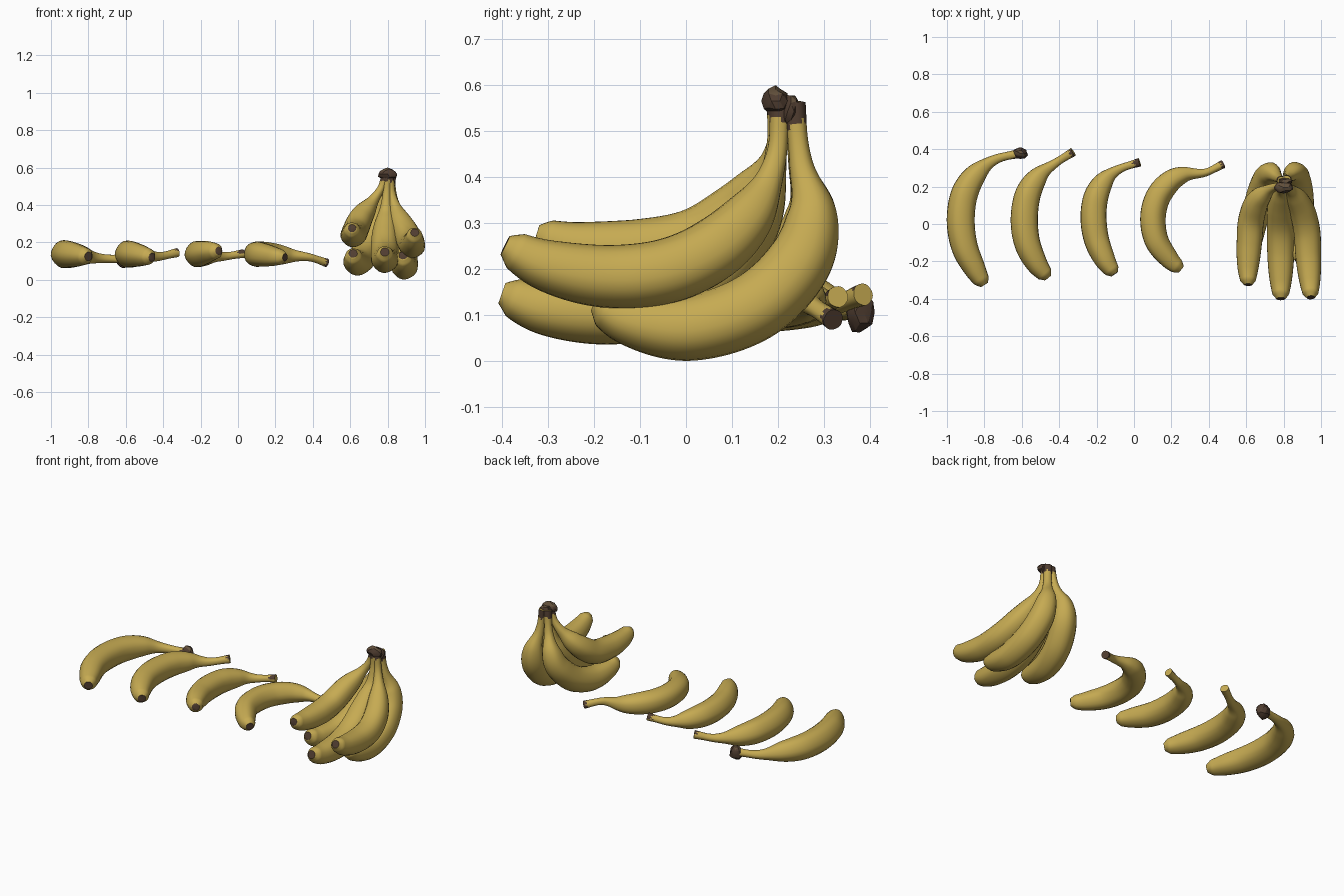
import bpy, bmesh, math, random
from mathutils import Vector

random.seed(4)
old = bpy.data.objects.get("Cube")
if old:
    bpy.data.objects.remove(old)


def material(name, colour):
    m = bpy.data.materials.new(name)
    m.use_nodes = True
    m.diffuse_color = (*colour, 1)
    m.node_tree.nodes["Principled BSDF"].inputs["Base Color"].default_value = (*colour, 1)
    return m


yellow = material("ripe yellow", (0.565, 0.405, 0.085))
brown = material("dry brown", (0.08, 0.047, 0.03))
faded = material("faded brown", (0.125, 0.082, 0.045))

SIDES, RINGS = 20, 80
# Radius at equal steps from blossom tip to stem end
RADII = [.038, .057, .068, .073, .075, .074, .070, .057, .032, .022, .025]


def spline(keys, u):
    """Smooth curve through evenly weighted keys, u from 0 to 1."""
    f = u * (len(keys) - 1)
    i = min(int(f), len(keys) - 2)
    s = f - i
    b, c = keys[i], keys[i + 1]
    a = keys[i - 1] if i else b * 2 - c
    d = keys[i + 2] if i + 2 < len(keys) else c * 2 - b
    return b + (c - a) * (s / 2) + (a * 2 - b * 5 + c * 4 - d) * (s * s / 2) \
        + (b * 3 - a - c * 3 + d) * (s ** 3 / 2)


def finish(bm, name, angle):
    me = bpy.data.meshes.new(name)
    bmesh.ops.recalc_face_normals(bm, faces=bm.faces)
    bm.to_mesh(me)
    bm.free()
    for m in (yellow, brown, faded):
        me.materials.append(m)
    ob = bpy.data.objects.new(name, me)
    bpy.context.collection.objects.link(ob)
    me.shade_smooth()
    me.set_sharp_from_angle(angle=math.radians(angle))


def banana(name, points, size=1.0, dry_stem=0.96, dry_above=-1, cut_end=0):
    """Sweep a softly five-sided section along the path, tip first."""
    keys = [Vector(p) for p in points]
    path = [spline(keys, i / RINGS) for i in range(RINGS + 1)]
    along = [0.0]
    for p, q in zip(path, path[1:]):
        along.append(along[-1] + (q - p).length)
    along = [a / along[-1] for a in along]
    bm = bmesh.new()
    rings, normal, last = [], None, None
    for i, (p, t) in enumerate(zip(path, along)):
        tangent = (path[min(i + 1, RINGS)] - path[max(i - 1, 0)]).normalized()
        if normal is None:
            normal = tangent.orthogonal().normalized()
        else:
            normal = last.rotation_difference(tangent) @ normal
        last = tangent
        side = tangent.cross(normal)
        # Blunt rounded tip
        blunt = math.sqrt(min(1, 0.38 + t / 0.05))
        ring = []
        for k in range(SIDES):
            a = math.tau * k / SIDES
            r = spline(RADII, t) * size * blunt * (1 + 0.02 * math.cos(5 * a))
            ring.append(bm.verts.new(p + (normal * math.cos(a) + side * math.sin(a)) * r))
        rings.append(ring)
    for i in range(RINGS):
        for k in range(SIDES):
            j = (k + 1) % SIDES
            f = bm.faces.new((rings[i][k], rings[i][j], rings[i + 1][j], rings[i + 1][k]))
            # Ragged dry skin at the stem
            dry = along[i] + random.uniform(0, 0.02) > dry_stem
            f.material_index = int(dry and f.calc_center_median().z - path[i].z > dry_above)
    bm.faces.new(rings[0]).material_index = 1
    bm.faces.new(rings[-1]).material_index = cut_end
    finish(bm, name, 50)


def dry_chunk(name, centre, scale):
    """Rough lump of dried stem, faded on top."""
    bm = bmesh.new()
    bmesh.ops.create_icosphere(bm, subdivisions=2, radius=1)
    for v in bm.verts:
        rough = random.uniform(0.88, 1.12)
        v.co = [c + x * s * rough for c, x, s in zip(centre, v.co, scale)]
    bm.normal_update()
    for f in bm.faces:
        f.material_index = 2 if f.normal.z > 0.6 else 1
    finish(bm, name, 25)


# Loose bananas, laid in a row
banana("loose_banana_1", [
    (-.80, -.325, .125), (-.85, -.24, .13), (-.905, -.12, .137), (-.925, .02, .137),
    (-.905, .16, .135), (-.84, .27, .13), (-.74, .345, .115), (-.6, .38, .11)])
dry_chunk("loose_stem_end", (-.61, .378, .106), (.042, .031, .046))
banana("loose_banana_2", [
    (-.46, -.287, .12), (-.52, -.21, .13), (-.57, -.1, .137), (-.585, .03, .137),
    (-.565, .16, .135), (-.505, .26, .13), (-.42, .325, .125), (-.325, .385, .145)],
    .97, .99, .012)
banana("loose_banana_3", [
    (-.103, -.268, .155), (-.155, -.19, .15), (-.2, -.08, .14), (-.215, .04, .137),
    (-.2, .15, .135), (-.15, .24, .13), (-.075, .295, .125), (.03, .33, .14)],
    .93, .965, 0)
banana("loose_banana_4", [
    (.252, -.243, .12), (.19, -.19, .125), (.12, -.09, .135), (.1, .03, .137),
    (.125, .14, .137), (.19, .225, .135), (.27, .265, .13), (.38, .275, .12),
    (.475, .32, .09)], .91, .985, cut_end=1)

# Bunch: three bananas in front, two behind and below
banana("bunch_upper_right", [
    (.945, -.393, .252), (.94, -.3, .208), (.932, -.17, .185), (.925, -.04, .197),
    (.9, .07, .25), (.86, .15, .335), (.825, .195, .44), (.81, .205, .56)], .95)
banana("bunch_middle", [
    (.785, -.4, .148), (.785, -.3, .115), (.785, -.15, .11), (.785, -.02, .145),
    (.785, .09, .23), (.79, .17, .34), (.795, .195, .45), (.8, .2, .565)])
banana("bunch_upper_left", [
    (.61, -.325, .275), (.61, -.23, .247), (.617, -.1, .242), (.627, .02, .265),
    (.66, .12, .335), (.72, .18, .42), (.765, .2, .49), (.79, .2, .56)], .93)
banana("bunch_lower_right", [
    (.883, -.195, .13), (.888, -.12, .09), (.89, .01, .073), (.885, .15, .12),
    (.87, .245, .215), (.855, .274, .32), (.83, .25, .43), (.815, .235, .56)],
    dry_stem=.95)
banana("bunch_lower_left", [
    (.615, -.195, .14), (.622, -.11, .105), (.643, .02, .095), (.675, .15, .14),
    (.71, .245, .235), (.735, .272, .33), (.77, .248, .43), (.79, .23, .56)],
    dry_stem=.95)

# Dried crown joining the stems
dry_chunk("crown_front", (.8, .195, .565), (.052, .03, .031))
dry_chunk("crown_back", (.805, .228, .543), (.042, .022, .038))
